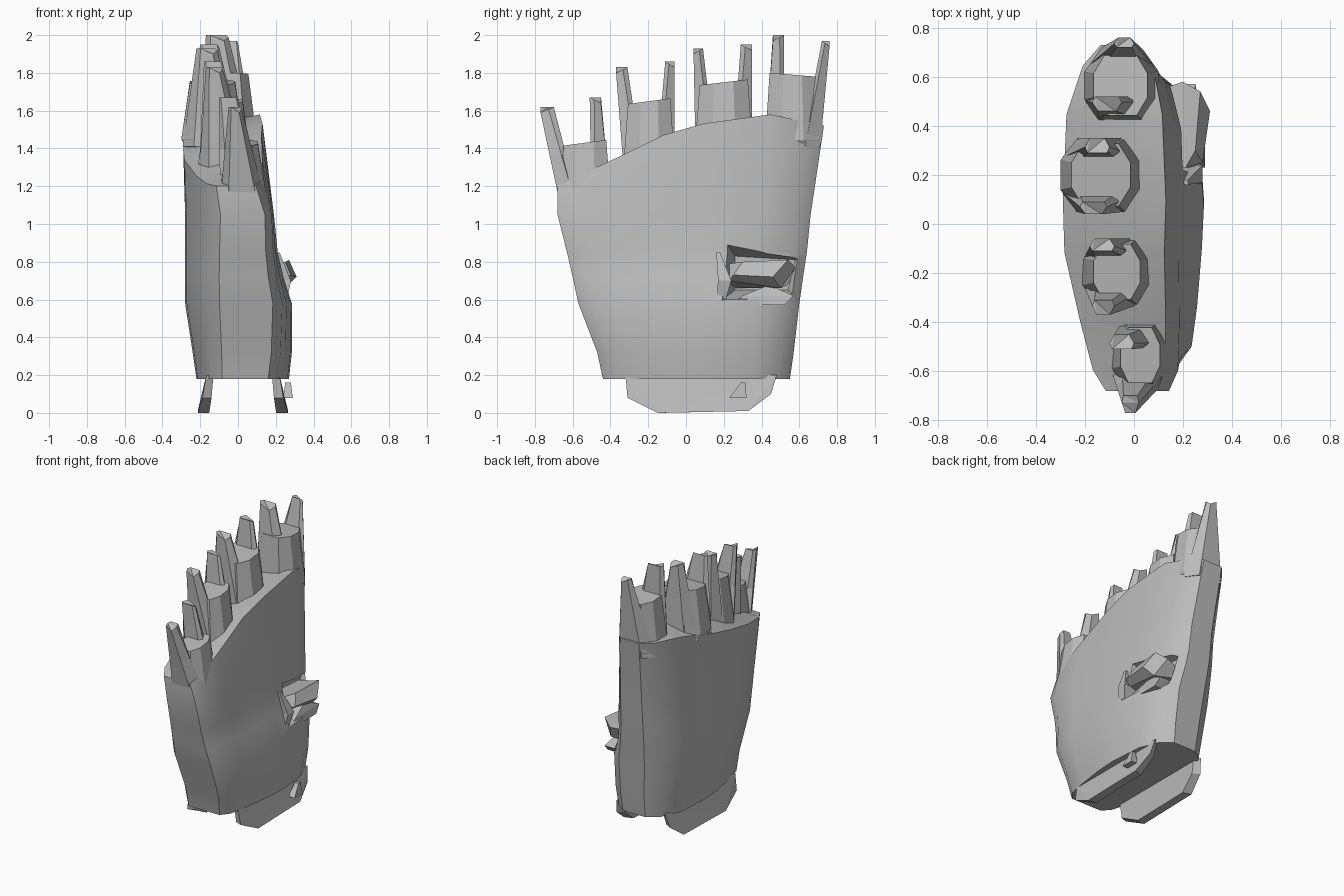
import bpy, bmesh, math
from mathutils import Vector

old = bpy.data.objects.get("Cube")
if old:
    bpy.data.objects.remove(old, do_unlink=True)

grey = bpy.data.materials.new("plain grey")
grey.use_nodes = True
grey.diffuse_color = (0.5, 0.5, 0.5, 1)
bsdf = grey.node_tree.nodes["Principled BSDF"]
bsdf.inputs["Base Color"].default_value = grey.diffuse_color
bsdf.inputs["Roughness"].default_value = 0.8


def loft(name, rings):
    """Closed solid skinned through rings of equal point count."""
    bm = bmesh.new()
    loops = [[bm.verts.new(p) for p in ring] for ring in rings]
    n = len(loops[0])
    for a, b in zip(loops, loops[1:]):
        for i in range(n):
            j = (i + 1) % n
            bm.faces.new((a[i], a[j], b[j], b[i]))
    bm.faces.new(loops[0][::-1])
    bm.faces.new(loops[-1])
    bmesh.ops.triangulate(bm, faces=[f for f in bm.faces if len(f.verts) > 4])
    bmesh.ops.recalc_face_normals(bm, faces=bm.faces)
    mesh = bpy.data.meshes.new(name)
    bm.to_mesh(mesh)
    bm.free()
    mesh.materials.append(grey)
    ob = bpy.data.objects.new(name, mesh)
    bpy.context.collection.objects.link(ob)
    return ob


def rect(x0, x1, y0, y1, z):
    return [(x0, y0, z), (x1, y0, z), (x1, y1, z), (x0, y1, z)]


def interp(table, t):
    for (a, va), (b, vb) in zip(table, table[1:]):
        if t <= b:
            return va + (vb - va) * max(0, (t - a) / (b - a))
    return table[-1][1]


# Palm: rounded sections along the height, ending in an arched slanted rim
RIM = [(-0.68, 1.2), (-0.43, 1.32), (-0.1, 1.48), (0.2, 1.56), (0.45, 1.58), (0.73, 1.52)]
WIDTH = [(0, 0.5), (0.06, 0.7), (0.2, 0.83), (0.4, 0.97), (0.55, 1), (0.8, 0.93),
         (0.94, 0.68), (1, 0.36)]


def palm_ring(z, y0, y1, xl, xr, rim=False):
    mid, half = (xl + xr) / 2, (xr - xl) / 2
    ring = []
    for side, steps in ((1, WIDTH), (-1, WIDTH[::-1])):
        for u, w in steps:
            y = y0 + (y1 - y0) * u
            lean = interp([(0, 0.07), (0.4, 0), (0.8, 0), (1, 0.02)], u) * min(1, z)
            h = z
            if rim:
                h = interp(RIM, y) - (0.14 * math.sin(math.pi * u) if side < 0 else 0)
            ring.append((mid + lean + side * half * w, y, h))
    return ring


palm = loft("palm", [
    palm_ring(0.18, -0.44, 0.55, -0.22, 0.27),
    palm_ring(0.32, -0.47, 0.57, -0.24, 0.285),
    palm_ring(0.58, -0.57, 0.60, -0.28, 0.285),
    palm_ring(0.72, -0.60, 0.62, -0.28, 0.24),
    palm_ring(0.85, -0.63, 0.64, -0.28, 0.21),
    palm_ring(1.05, -0.68, 0.66, -0.28, 0.19),
    palm_ring(1.4, -0.68, 0.73, -0.29, 0.13, rim=True),
])

# Thumb opening cut into the rear corner of the palm
cutter = loft("thumb_opening_cutter", [
    [(0.1, 0.26, 0.65), (0.3, 0.18, 0.59), (0.3, 0.62, 0.59), (0.1, 0.54, 0.65)],
    [(0.1, 0.26, 0.83), (0.3, 0.18, 0.95), (0.3, 0.68, 0.86), (0.1, 0.58, 0.81)],
])
cutter.hide_render = True
cut = palm.modifiers.new("thumb opening", "BOOLEAN")
cut.operation = "DIFFERENCE"
cut.object = cutter
bpy.context.view_layer.objects.active = palm
palm.select_set(True)
bpy.ops.object.modifier_apply(modifier=cut.name)
bpy.data.objects.remove(cutter, do_unlink=True)
bpy.ops.object.shade_smooth_by_angle(angle=math.radians(32))
palm.select_set(False)

# Thumb stub and the splinters around it
loft("thumb_stub", [
    [(0.08, 0.25, 0.66), (0.08, 0.54, 0.68), (0.08, 0.54, 0.76), (0.08, 0.25, 0.78)],
    [(0.23, 0.23, 0.70), (0.25, 0.50, 0.66), (0.2, 0.58, 0.77), (0.21, 0.23, 0.79)],
    [(0.28, 0.25, 0.73), (0.31, 0.46, 0.72), (0.27, 0.54, 0.81), (0.25, 0.30, 0.80)],
])
loft("thumb_front_splinter", [
    rect(0.17, 0.26, 0.16, 0.21, 0.6),
    rect(0.18, 0.28, 0.17, 0.24, 0.7),
    rect(0.19, 0.22, 0.16, 0.18, 0.85),
])
loft("thumb_lower_lip", [
    rect(0.16, 0.26, 0.24, 0.52, 0.57),
    rect(0.17, 0.25, 0.30, 0.57, 0.62),
    rect(0.2, 0.23, 0.42, 0.46, 0.67),
])

# Fingers: y range, x range, stub height, then tips (y0, y1, x0, x1, z) front and rear
FINGERS = {
    "little": ((-0.67, -0.40), (-0.10, 0.15), 1.43,
               (-0.77, -0.70, -0.05, 0.02, 1.62), (-0.51, -0.45, -0.10, 0.0, 1.67)),
    "ring": ((-0.33, -0.06), (-0.21, 0.07), 1.65,
             (-0.37, -0.31, -0.17, -0.08, 1.83), (-0.11, -0.06, -0.18, -0.08, 1.86)),
    "middle": ((0.05, 0.35), (-0.30, 0.03), 1.75,
               (0.04, 0.09, -0.22, -0.11, 1.93), (0.29, 0.35, -0.20, -0.10, 1.95)),
    "index": ((0.42, 0.71), (-0.21, 0.10), 1.79,
              (0.46, 0.52, -0.17, -0.05, 2.0), (0.72, 0.76, -0.08, 0.0, 1.97)),
}


def stub_ring(y0, y1, x0, x1, z, inset, slope=0.0):
    """Eight-sided finger section, inset towards its centre."""
    cx, cy = (x0 + x1) / 2, (y0 + y1) / 2
    hx, hy = (x1 - x0) / 2 - inset, (y1 - y0) / 2 - inset / 2
    corners = [(0.6, -1), (1, -0.4), (1, 0.4), (0.6, 1)]
    corners += [(-a, -b) for a, b in corners]
    return [(cx + hx * a, cy + hy * b, z + slope * b) for a, b in corners]


for name, ((y0, y1), (x0, x1), top, front, rear) in FINGERS.items():
    base = interp(RIM, (y0 + y1) / 2) - 0.11
    loft(name + "_finger_stub", [
        stub_ring(y0, y1, x0, x1, base - 0.15, 0.07),
        stub_ring(y0, y1, x0, x1, base, 0.0),
        stub_ring(y0, y1, x0, x1, top, 0.045, -0.01 if name == "index" else 0.015),
    ])
    # Pointed shells wrapping the front and rear of each stub
    cx, hx = (x0 + x1) / 2, (x1 - x0) / 2
    for end, tip, edge, inward in (("front", front, y0, 1), ("rear", rear, y1, -1)):
        ty0, ty1, tx0, tx1, tz = tip
        outer, inner = (ty0, ty1) if inward > 0 else (ty1, ty0)
        # six points: outer edge pair, side flanges, inner pair
        low = [(cx + hx * a, edge + inward * d, base - 0.04) for a, d in
               ((-0.6, 0), (0.6, 0), (0.96, 0.08), (0.6, 0.1), (-0.6, 0.1), (-0.96, 0.08))]
        tm, th = (tx0 + tx1) / 2, (tx1 - tx0) / 2
        high = [(tm + th * a, outer + (inner - outer) * d, tz - 0.03 * (1 - d) * (a > 0))
                for a, d in ((-0.6, 0), (0.6, 0), (1, 0.6), (0.8, 1), (-0.8, 1), (-1, 0.6))]
        mid = [Vector(a).lerp(Vector(b), 0.5) for a, b in zip(low, high)]
        loft(f"{name}_finger_{end}_shell", [low, mid, high])

# Cuff flaps hanging below the wrist, bowed inwards at their ends
FLAP = [(-0.32, 0.2, 0.05), (-0.31, 0.08, 0.03), (-0.15, 0.0, 0.005),
        (0.33, 0.01, 0.005), (0.45, 0.1, 0.03), (0.48, 0.2, 0.05)]
for name, inner, outer, sign in (("right", -0.155, -0.218, 1), ("left", 0.205, 0.27, -1)):
    loft(name + "_cuff_flap", [
        [(inner + sign * bow * 0.5, y * 0.94, z) for y, z, bow in FLAP],
        [(outer + sign * bow, y, z) for y, z, bow in FLAP],
    ])

# Small chip near the cuff
loft("left_cuff_chip", [
    rect(0.24, 0.29, 0.23, 0.32, 0.08),
    rect(0.25, 0.28, 0.29, 0.315, 0.16),
])
